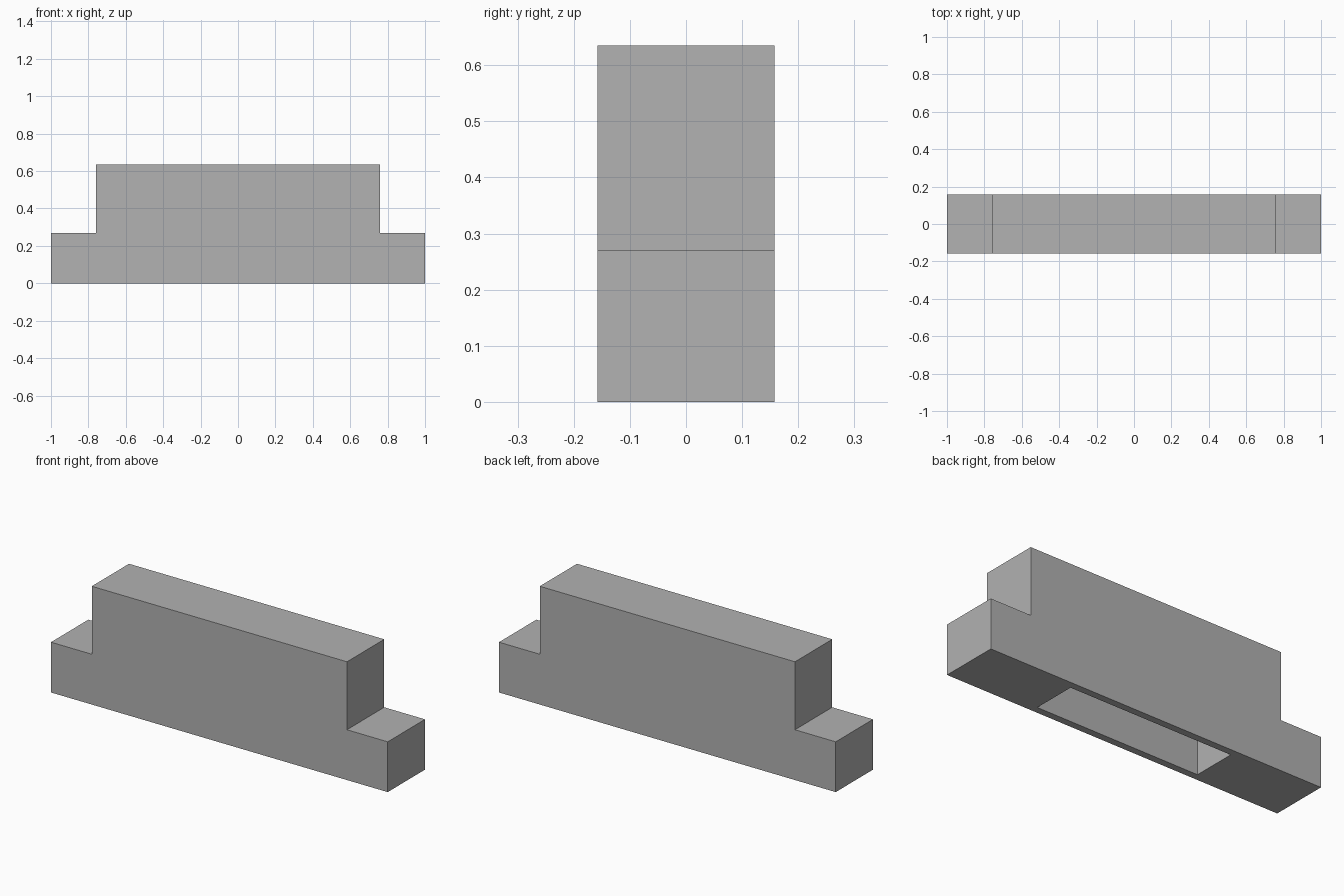
import bpy, bmesh
from math import copysign

cube = bpy.data.objects.get("Cube")
if cube:
    bpy.data.objects.remove(cube, do_unlink=True)

HALF_DEPTH = 0.158
HEIGHT, STEP = 0.635, 0.27
POCKET_X, POCKET_Y, POCKET_TOP = 0.485, 0.12, 0.365

# Single grey material
grey = bpy.data.materials.new("light grey")
grey.use_nodes = True
colour = (0.445, 0.445, 0.445, 1)
grey.diffuse_color = colour
grey.node_tree.nodes["Principled BSDF"].inputs["Base Color"].default_value = colour

# Stepped block: mirrored half profile, extruded front to back
half = [(1, 0), (1, STEP), (0.758, STEP), (0.758, HEIGHT)]
profile = half + [(-x, z) for x, z in reversed(half)]
bm = bmesh.new()
face = bm.faces.new([bm.verts.new((x, -HALF_DEPTH, z)) for x, z in profile])
grown = bmesh.ops.extrude_face_region(bm, geom=[face])["geom"]
for v in grown:
    if isinstance(v, bmesh.types.BMVert):
        v.co.y = HALF_DEPTH
bmesh.ops.recalc_face_normals(bm, faces=bm.faces)

# Rectangular pocket sunk into the underside
bottom = next(f for f in bm.faces if all(abs(v.co.z) < 1e-5 for v in f.verts))
bmesh.ops.inset_individual(bm, faces=[bottom], thickness=0.03)
for v in bottom.verts:
    v.co.x = copysign(POCKET_X, v.co.x)
    v.co.y = copysign(POCKET_Y, v.co.y)
roof = bmesh.ops.extrude_discrete_faces(bm, faces=[bottom])["faces"][0]
for v in roof.verts:
    v.co.z = POCKET_TOP
bmesh.ops.recalc_face_normals(bm, faces=bm.faces)

mesh = bpy.data.meshes.new("stepped_block")
bm.to_mesh(mesh)
bm.free()
mesh.materials.append(grey)
block = bpy.data.objects.new("stepped_block", mesh)
bpy.context.collection.objects.link(block)
